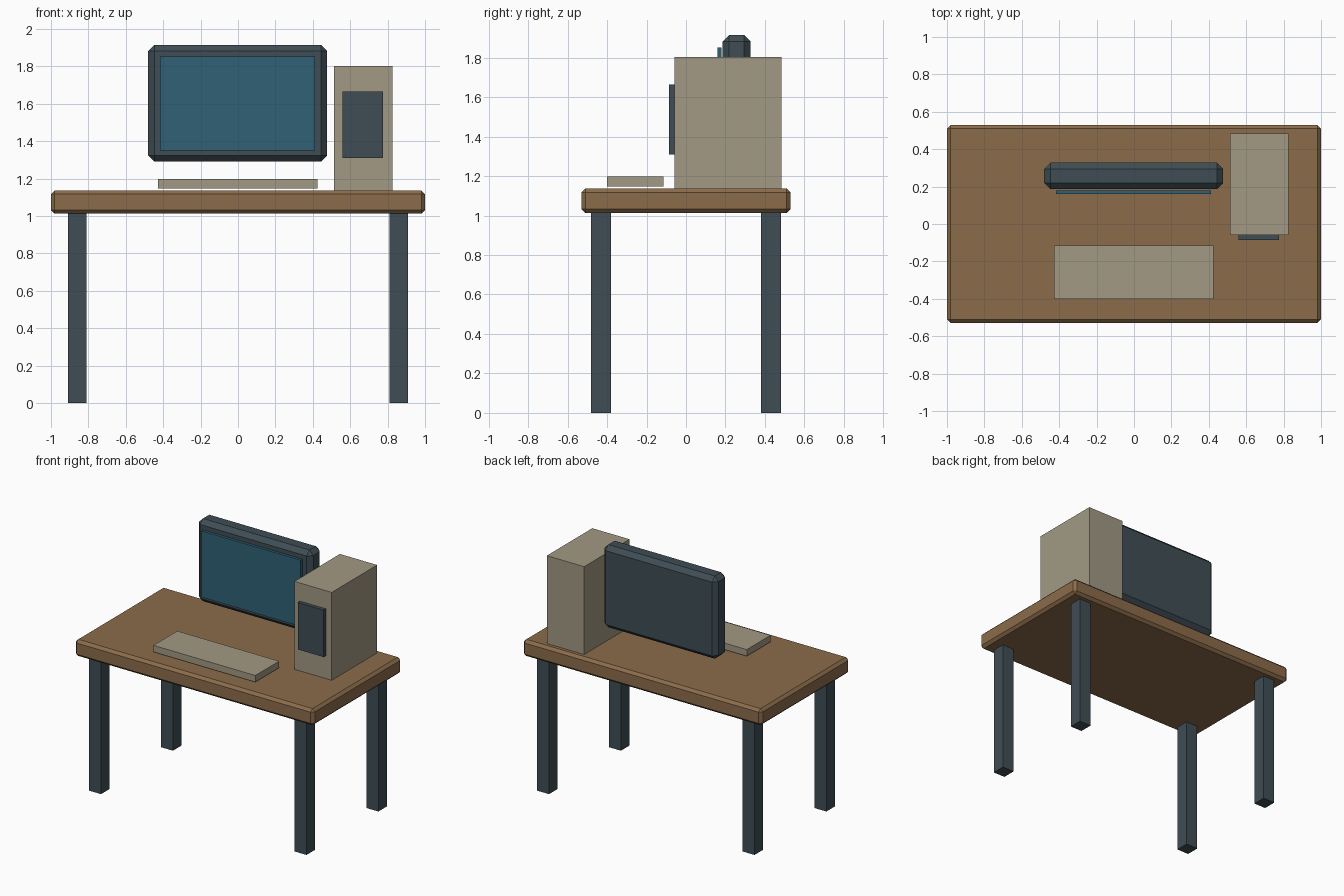
import bpy

if "Cube" in bpy.data.objects:
    bpy.data.objects.remove(bpy.data.objects["Cube"])


def material(name, rgb):
    m = bpy.data.materials.new(name)
    m.diffuse_color = (*rgb, 1)
    m.use_nodes = True
    m.node_tree.nodes["Principled BSDF"].inputs["Base Color"].default_value = m.diffuse_color
    return m


wood = material("wood", (0.26, 0.15, 0.07))
dark = material("dark_metal", (0.05, 0.075, 0.09))
glass = material("screen_blue", (0.03, 0.12, 0.18))
beige = material("beige_plastic", (0.36, 0.32, 0.23))


def box(name, xs, ys, zs, mat, bevel=0.0):
    """Box spanning the given ranges, with an optional flat chamfer."""
    spans = (xs, ys, zs)
    bpy.ops.mesh.primitive_cube_add(size=1, location=[(a + b) / 2 for a, b in spans])
    ob = bpy.context.object
    ob.name = name
    ob.scale = [b - a for a, b in spans]
    bpy.ops.object.transform_apply(location=False, rotation=False, scale=True)
    ob.data.materials.append(mat)
    if bevel:
        mod = ob.modifiers.new("chamfer", "BEVEL")
        mod.width = bevel
        mod.segments = 1
    return ob


# Desk
DESK_TOP = 1.137
box("desktop", (-1, 1), (-0.53, 0.53), (1.012, DESK_TOP), wood, 0.02)
for side, x in (("left", -0.86), ("right", 0.86)):
    for end, y in (("front", -0.43), ("back", 0.43)):
        box(f"{end}_{side}_leg", (x - 0.05, x + 0.05), (y - 0.051, y + 0.051),
            (0, 1.014), dark)

# Monitor
box("monitor_case", (-0.48, 0.477), (0.186, 0.328), (1.29, 1.915), dark, 0.033)
box("monitor_screen", (-0.417, 0.413), (0.16, 0.18), (1.35, 1.852), glass)

# Keyboard
box("keyboard", (-0.428, 0.425), (-0.4, -0.115), (1.147, 1.197), beige)

# Computer tower
box("computer_tower", (0.513, 0.825), (-0.058, 0.485), (DESK_TOP, 1.802), beige)
box("tower_front_panel", (0.56, 0.776), (-0.085, -0.057), (1.31, 1.665), dark)
